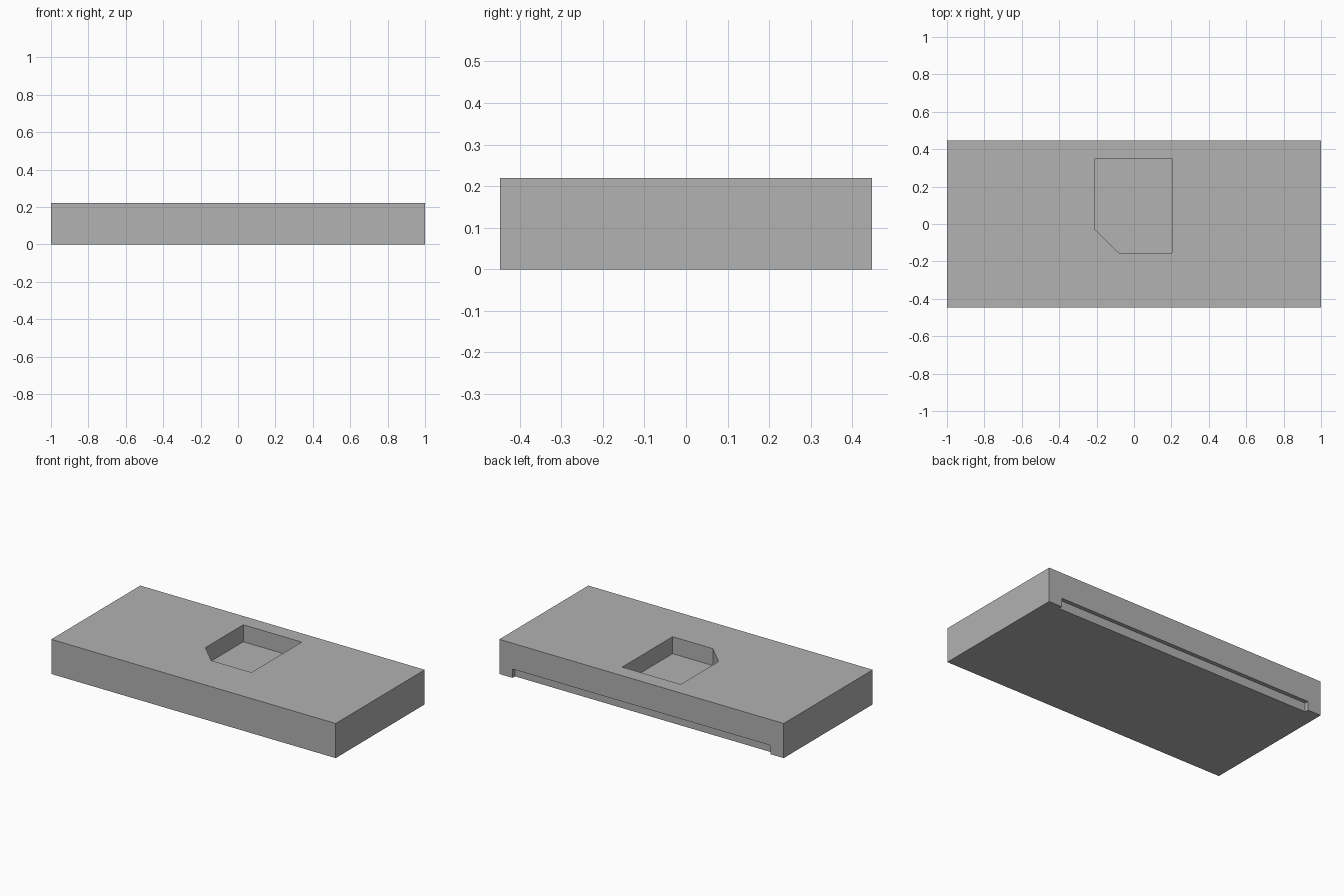
import bpy
import bmesh

if "Cube" in bpy.data.objects:
    bpy.data.objects.remove(bpy.data.objects["Cube"], do_unlink=True)

WIDTH, DEPTH, HEIGHT = 2.0, 0.894, 0.22
BACK = DEPTH / 2

grey = bpy.data.materials.new("plain_grey")
grey.use_nodes = True
colour = (0.445, 0.445, 0.445, 1)
grey.diffuse_color = colour
grey.node_tree.nodes["Principled BSDF"].inputs["Base Color"].default_value = colour


def prism(name, outline, bottom, top):
    """Extrude a flat outline upward into a closed solid."""
    bm = bmesh.new()
    base = bm.faces.new([bm.verts.new((x, y, bottom)) for x, y in outline])
    raised = bmesh.ops.extrude_face_region(bm, geom=[base])["geom"]
    verts = [v for v in raised if isinstance(v, bmesh.types.BMVert)]
    bmesh.ops.translate(bm, verts=verts, vec=(0, 0, top - bottom))
    bmesh.ops.recalc_face_normals(bm, faces=bm.faces)
    mesh = bpy.data.meshes.new(name)
    bm.to_mesh(mesh)
    bm.free()
    mesh.materials.append(grey)
    obj = bpy.data.objects.new(name, mesh)
    bpy.context.collection.objects.link(obj)
    return obj


def rectangle(x0, x1, y0, y1):
    return [(x0, y0), (x1, y0), (x1, y1), (x0, y1)]


# Main slab
slab = prism("slab", rectangle(-WIDTH / 2, WIDTH / 2, -BACK, BACK), 0, HEIGHT)

# Pocket in the top with one chamfered corner
pocket = prism("pocket_cutter",
               [(-0.08, -0.155), (0.203, -0.155), (0.203, 0.35),
                (-0.208, 0.35), (-0.208, -0.03)], 0.112, HEIGHT + 0.1)

# Shallow rebate along the lower back edge
rebate = prism("rebate_cutter",
               rectangle(-0.907, 0.907, BACK - 0.025, BACK + 0.1), -0.1, 0.056)

# Cut the openings, then discard the cutters
bpy.context.view_layer.objects.active = slab
for cutter in (pocket, rebate):
    cutter.hide_render = True
    cut = slab.modifiers.new(cutter.name, "BOOLEAN")
    cut.operation = "DIFFERENCE"
    cut.solver = "EXACT"
    cut.object = cutter
    bpy.ops.object.modifier_apply(modifier=cut.name)
    bpy.data.objects.remove(cutter, do_unlink=True)
